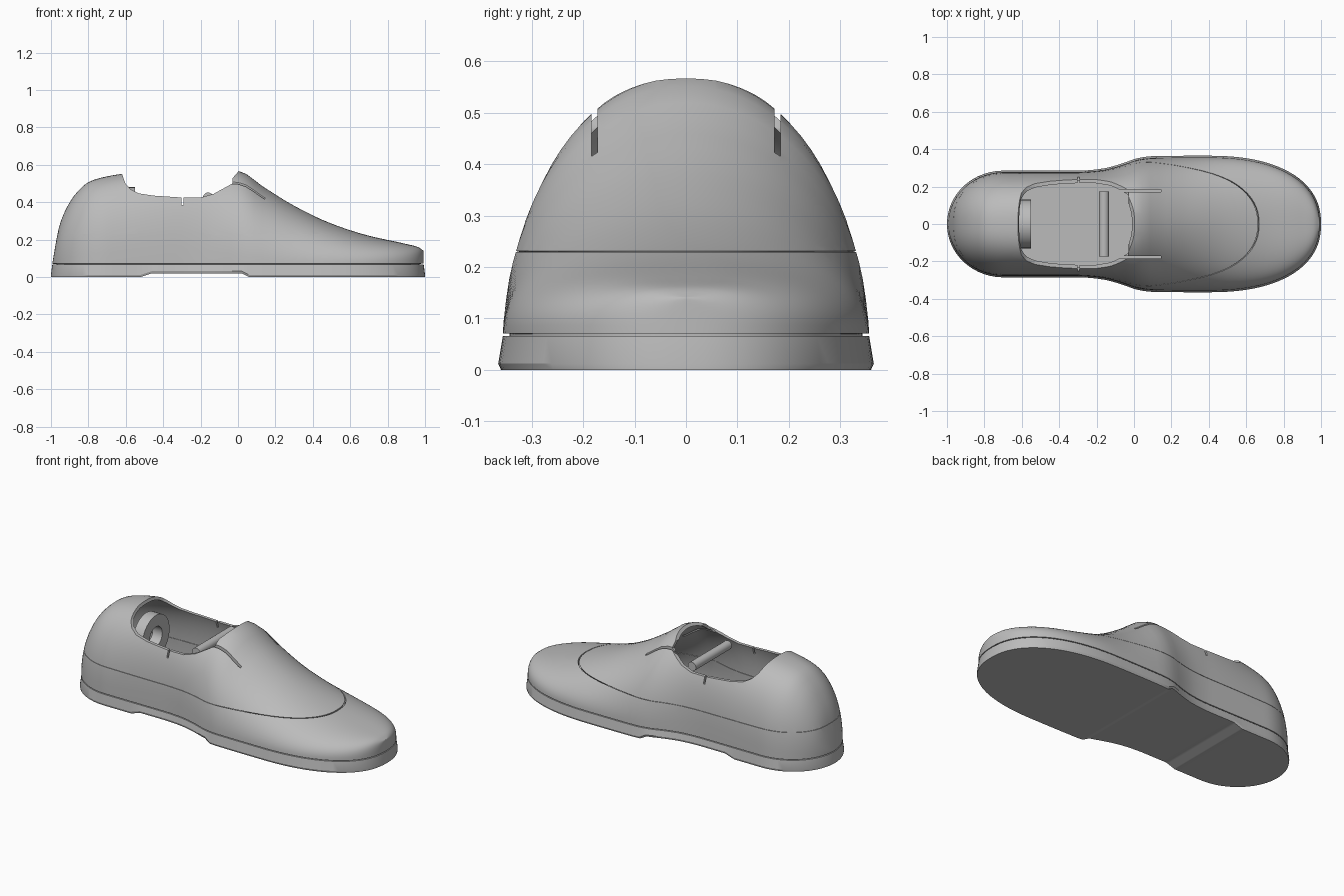
import bpy, bmesh, math
from mathutils import Vector, Matrix

cube = bpy.data.objects.get("Cube")
if cube:
    bpy.data.objects.remove(cube)

grey = bpy.data.materials.new("plain_grey")
grey.use_nodes = True
grey.diffuse_color = (0.5, 0.5, 0.5, 1)
grey.node_tree.nodes["Principled BSDF"].inputs["Base Color"].default_value = (0.5, 0.5, 0.5, 1)

# Key points along the shoe: crown height, roundness of the arch, body half width
CROWN = [(-1, .07), (-.985, .16), (-.96, .28), (-.92, .375), (-.87, .45), (-.8, .51), (-.72, .535),
         (-.62, .552), (-.3, .585), (0, .568), (.14, .48), (.3, .382), (.5, .287), (.7, .222),
         (.9, .178), (.97, .16), (1, .14)]
ROUND = [(-1, 2.3), (-.8, 2.4), (-.3, 2.8), (0, 2.1), (.3, 1.9), (.6, 2.1), (1, 3)]
WIDTH = [(-1, .285), (-.3, .285), (-.18, .294), (-.08, .318), (.02, .352), (.1, .363), (.3, .365), (1, .365)]


def curve(points, x):
    """Smooth curve through the key points (cubic with limited slopes)."""
    x = min(max(x, points[0][0]), points[-1][0])
    slope = [(b[1] - a[1]) / (b[0] - a[0]) for a, b in zip(points, points[1:])]
    i = next(k for k in range(len(slope)) if x <= points[k + 1][0])

    def tangent(k):
        if k == 0 or k == len(slope):
            return slope[min(k, len(slope) - 1)]
        a, b = slope[k - 1], slope[k]
        return 2 * a * b / (a + b) if a * b > 0 else 0

    (x0, y0), (x1, y1) = points[i], points[i + 1]
    d = x1 - x0
    t = (x - x0) / d
    return (y0 * (1 + 2 * t) * (1 - t) ** 2 + y1 * t * t * (3 - 2 * t)
            + d * t * (1 - t) * (tangent(i) * (1 - t) - tangent(i + 1) * t))


def half_width(x):
    w = curve(WIDTH, x)
    if x < -.7:
        w *= math.sqrt(max(0, 1 - ((x + .7) / .3) ** 2))
    if x > .4:
        w *= max(0, 1 - ((x - .4) / .6) ** 2.3) ** (1 / 2.3)
    return w


def stations(n):
    return [-math.cos(math.pi * i / n) for i in range(n + 1)]


def add_object(name, bm):
    bmesh.ops.recalc_face_normals(bm, faces=bm.faces)
    mesh = bpy.data.meshes.new(name)
    bm.to_mesh(mesh)
    bm.free()
    mesh.materials.append(grey)
    ob = bpy.data.objects.new(name, mesh)
    bpy.context.collection.objects.link(ob)
    return ob


def loft(rows, closed):
    bm = bmesh.new()
    grid = [[bm.verts.new(p) for p in row] for row in rows]
    n = len(rows[0])
    for a, b in zip(grid, grid[1:]):
        for j in range(n if closed else n - 1):
            k = (j + 1) % n
            bm.faces.new((a[j], a[k], b[k], b[j]))
    bmesh.ops.remove_doubles(bm, verts=bm.verts, dist=.0004)
    return bm


def select(ob):
    bpy.ops.object.select_all(action='DESELECT')
    ob.select_set(True)
    bpy.context.view_layer.objects.active = ob


def smooth(ob, angle=35):
    select(ob)
    bpy.ops.object.shade_smooth_by_angle(angle=math.radians(angle))


def cut(ob, cutter):
    select(ob)
    mod = ob.modifiers.new("cut", 'BOOLEAN')
    mod.operation, mod.solver, mod.object = 'DIFFERENCE', 'EXACT', cutter
    bpy.ops.object.modifier_apply(modifier=mod.name)
    bpy.data.objects.remove(cutter)


def box(name, low, high):
    bm = bmesh.new()
    low, high = Vector(low), Vector(high)
    bmesh.ops.create_cube(bm, size=1, matrix=Matrix.Translation((low + high) / 2)
                          @ Matrix.Diagonal((*(high - low), 1)))
    return add_object(name, bm)


def upper_band(name, low, high):
    """Slice of the upper between two heights, given wall thickness."""
    rows, steps = [], 40
    for x in stations(72):
        w, h, p = half_width(x) * .975, curve(CROWN, x), curve(ROUND, x)
        row = []
        for j in range(steps + 1):
            a = math.pi * j / steps
            c, s = math.cos(a), max(0, math.sin(a))
            s = 0 if s < 1e-6 else s
            row.append((x * .993, math.copysign(abs(c) ** (2 / p), c) * w,
                        .07 + (h - .07) * s ** (2 / p)))
        rows.append(row)
    bm = loft(rows, False)
    for z, side in ((low, -1), (high, 1)):
        bmesh.ops.bisect_plane(bm, geom=bm.verts[:] + bm.edges[:] + bm.faces[:], dist=1e-5,
                               plane_co=(0, 0, z), plane_no=(0, 0, side), clear_outer=True)
    ob = add_object(name, bm)
    # wall grows towards the inside
    if sum(f.normal.z * f.area for f in ob.data.polygons) < 0:
        ob.data.flip_normals()
    select(ob)
    mod = ob.modifiers.new("wall", 'SOLIDIFY')
    mod.thickness, mod.offset = .018, -1
    bpy.ops.object.modifier_apply(modifier=mod.name)
    return ob


# Upper in two bands that meet at a seam
lower_upper = upper_band("lower_upper", .071, .229)
collar_upper = upper_band("collar_upper", .231, .9)

# Foot opening, cut straight across
OPENING = [(-.62, .8), (-.62, .55), (-.602, .5), (-.575, .47), (-.53, .447), (-.45, .435), (-.3, .425),
           (-.2, .425), (-.13, .445), (-.03, .5), (-.028, .53), (.02, .585), (.02, .8)]
bm = bmesh.new()
face = bm.faces.new([bm.verts.new((x, -.6, z)) for x, z in OPENING])
side = bmesh.ops.extrude_face_region(bm, geom=[face])["geom"]
bmesh.ops.translate(bm, vec=(0, 1.2, 0), verts=[v for v in side if isinstance(v, bmesh.types.BMVert)])
cut(collar_upper, add_object("opening_cutter", bm))

# Slits beside the tongue and notches in the collar
for s in (-1, 1):
    y0, y1 = sorted((s * .172, s * .184))
    cut(collar_upper, box("slit_cutter", (-.1, y0, .36), (.145, y1, .7)))
    y0, y1 = sorted((s * .15, s * .4))
    cut(collar_upper, box("notch_cutter", (-.302, y0, .385), (-.292, y1, .7)))
smooth(lower_upper)
smooth(collar_upper)

# Outsole with raised arch
ARCH = [(-.52, 0), (-.46, .02), (.02, .02), (.06, 0)]
rows = []
for x in sorted(stations(64) + [a[0] for a in ARCH]):
    w = half_width(x)
    z = max(0, min(.02, (x + .52) / 3, (.06 - x) / 2))
    ring = [(.985, z), (1, z + .012), (.975, .066)]
    rows.append([(x * (.993 if k == .975 else 1), w * k, h) for k, h in ring]
                + [(x * (.993 if k == .975 else 1), -w * k, h) for k, h in reversed(ring)])
smooth(add_object("outsole", loft(rows, True)), 25)

# Insole
rows = [[(x * .97, s * half_width(x) * .94, z) for s, z in ((1, .06), (1, .09), (-1, .09), (-1, .06))]
        for x in stations(48)]
smooth(add_object("insole", loft(rows, True)))

# Cross bar inside the opening
bm = bmesh.new()
bmesh.ops.create_cone(bm, cap_ends=True, segments=24, radius1=.027, radius2=.027, depth=.345,
                      matrix=Matrix.Translation((-.16, 0, .425)) @ Matrix.Rotation(math.pi / 2, 4, 'X'))
smooth(add_object("cross_bar", bm))

# Ring standing against the heel
rows = []
for i in range(41):
    a = 2 * math.pi * i / 40
    rows.append([(x, r * math.cos(a), .35 + r * math.sin(a))
                 for x, r in ((-.615, .13), (-.55, .13), (-.55, .06), (-.615, .06))])
smooth(add_object("heel_ring", loft(rows, True)))
